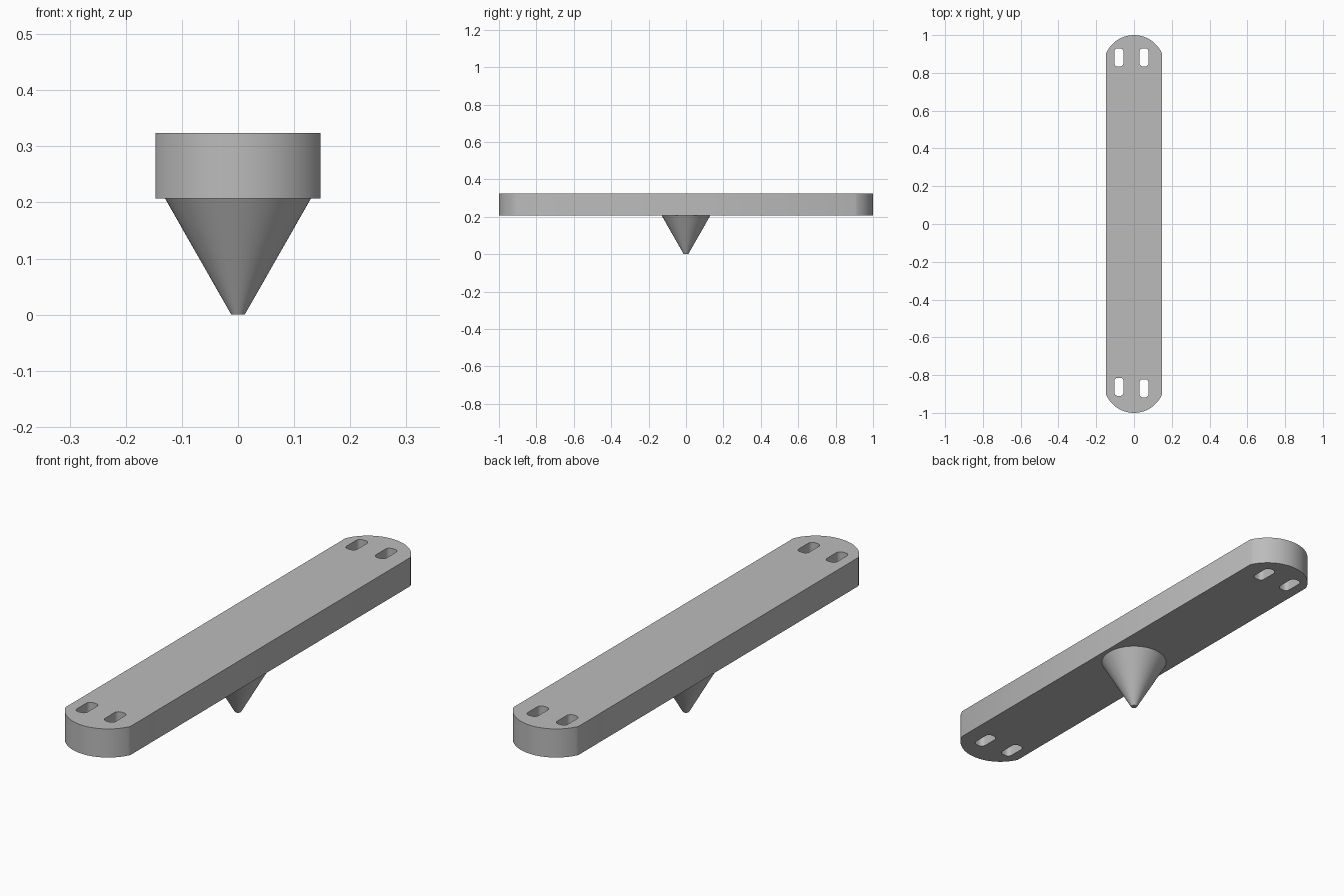
import bpy
from math import sin, cos, asin, pi

cube = bpy.data.objects.get("Cube")
if cube:
    bpy.data.objects.remove(cube, do_unlink=True)

HALF_W, HALF_L, SHOULDER = 0.147, 1.0, 0.905
BOTTOM, TOP = 0.207, 0.324

grey = bpy.data.materials.new("plain grey")
grey.use_nodes = True
colour = (0.5, 0.5, 0.5, 1)
grey.diffuse_color = colour
grey.node_tree.nodes["Principled BSDF"].inputs["Base Color"].default_value = colour


def arc(cx, cy, r, start, end, n):
    """Points along an arc, both ends included."""
    return [(cx + r * cos(start + (end - start) * i / n),
             cy + r * sin(start + (end - start) * i / n)) for i in range(n + 1)]


def bar_outline():
    """Long bar with shallow rounded ends."""
    rise = HALF_L - SHOULDER
    r = (HALF_W ** 2 + rise ** 2) / (2 * rise)
    a = asin(HALF_W / r)
    end = arc(0, HALF_L - r, r, pi / 2 - a, pi / 2 + a, 32)
    return end + [(-x, -y) for x, y in end]


def slot_outline(cx, cy, half_w=0.024, half_l=0.048, r=0.018):
    """Rounded rectangle."""
    points = []
    for i, (sx, sy) in enumerate([(1, 1), (-1, 1), (-1, -1), (1, -1)]):
        points += arc(cx + sx * (half_w - r), cy + sy * (half_l - r), r,
                      i * pi / 2, (i + 1) * pi / 2, 6)
    return points


def finish(obj):
    obj.data.materials.clear()
    obj.data.materials.append(grey)
    bpy.ops.object.select_all(action='DESELECT')
    obj.select_set(True)
    bpy.context.view_layer.objects.active = obj
    bpy.ops.object.shade_smooth_by_angle(angle=pi / 6)


# Slotted bar: filled outline with four holes, extruded
curve = bpy.data.curves.new("slotted_bar", 'CURVE')
curve.dimensions = '2D'
curve.fill_mode = 'BOTH'
curve.extrude = (TOP - BOTTOM) / 2
slots = [(-0.08, 0.882), (0.053, 0.882), (-0.08, -0.862), (0.053, -0.87)]
for outline in [bar_outline()] + [slot_outline(*s) for s in slots]:
    spline = curve.splines.new('POLY')
    spline.points.add(len(outline) - 1)
    for point, (x, y) in zip(spline.points, outline):
        point.co = (x, y, 0, 1)
    spline.use_cyclic_u = True
bar = bpy.data.objects.new("slotted_bar", curve)
bar.location.z = (TOP + BOTTOM) / 2
bpy.context.collection.objects.link(bar)
bpy.ops.object.select_all(action='DESELECT')
bar.select_set(True)
bpy.context.view_layer.objects.active = bar
bpy.ops.object.convert(target='MESH')
bar = bpy.context.object
bpy.ops.object.mode_set(mode='EDIT')
bpy.ops.mesh.select_all(action='SELECT')
bpy.ops.mesh.remove_doubles(threshold=0.0001)
bpy.ops.mesh.normals_make_consistent(inside=False)
bpy.ops.object.mode_set(mode='OBJECT')
finish(bar)

# Pointed foot under the middle of the bar, with a small flat tip
bpy.ops.mesh.primitive_cone_add(vertices=64, radius1=0.012, radius2=0.13,
                                depth=BOTTOM, location=(0, 0, BOTTOM / 2))
foot = bpy.context.object
foot.name = "cone_foot"
finish(foot)
